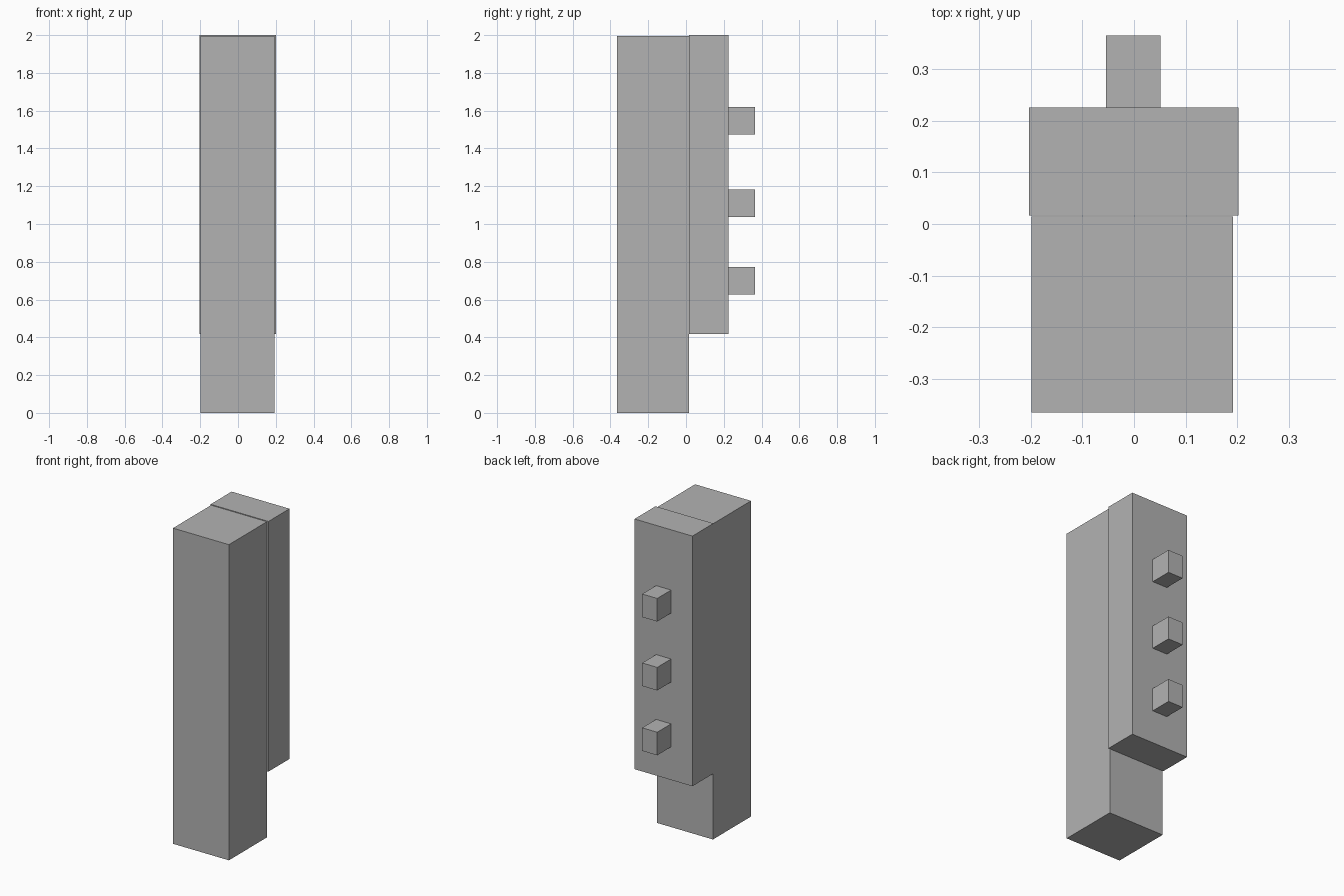
import bpy
from mathutils import Matrix, Vector
import bmesh

cube = bpy.data.objects.get("Cube")
if cube:
    bpy.data.objects.remove(cube, do_unlink=True)

grey = bpy.data.materials.new("plain grey")
grey.use_nodes = True
grey.diffuse_color = (0.45, 0.45, 0.45, 1)
grey.node_tree.nodes["Principled BSDF"].inputs["Base Color"].default_value = grey.diffuse_color


def box(name, low, high):
    """Flat-shaded box between two opposite corners."""
    low, high = Vector(low), Vector(high)
    mesh = bpy.data.meshes.new(name)
    bm = bmesh.new()
    bmesh.ops.create_cube(bm, size=1, matrix=Matrix.Diagonal((*(high - low), 1)))
    bm.to_mesh(mesh)
    bm.free()
    mesh.materials.append(grey)
    obj = bpy.data.objects.new(name, mesh)
    obj.location = (low + high) / 2
    bpy.context.collection.objects.link(obj)
    return obj


# Tall front column and the slightly wider panel behind it
box("front_column", (-0.199, -0.365, 0), (0.192, 0.015, 1.996))
box("back_panel", (-0.203, 0.016, 0.418), (0.202, 0.226, 2))

# Row of square pegs on the back panel
for name, z in (("lower", 0.7), ("middle", 1.11), ("upper", 1.546)):
    box(name + "_peg", (-0.054, 0.22, z - 0.073), (0.051, 0.365, z + 0.073))
